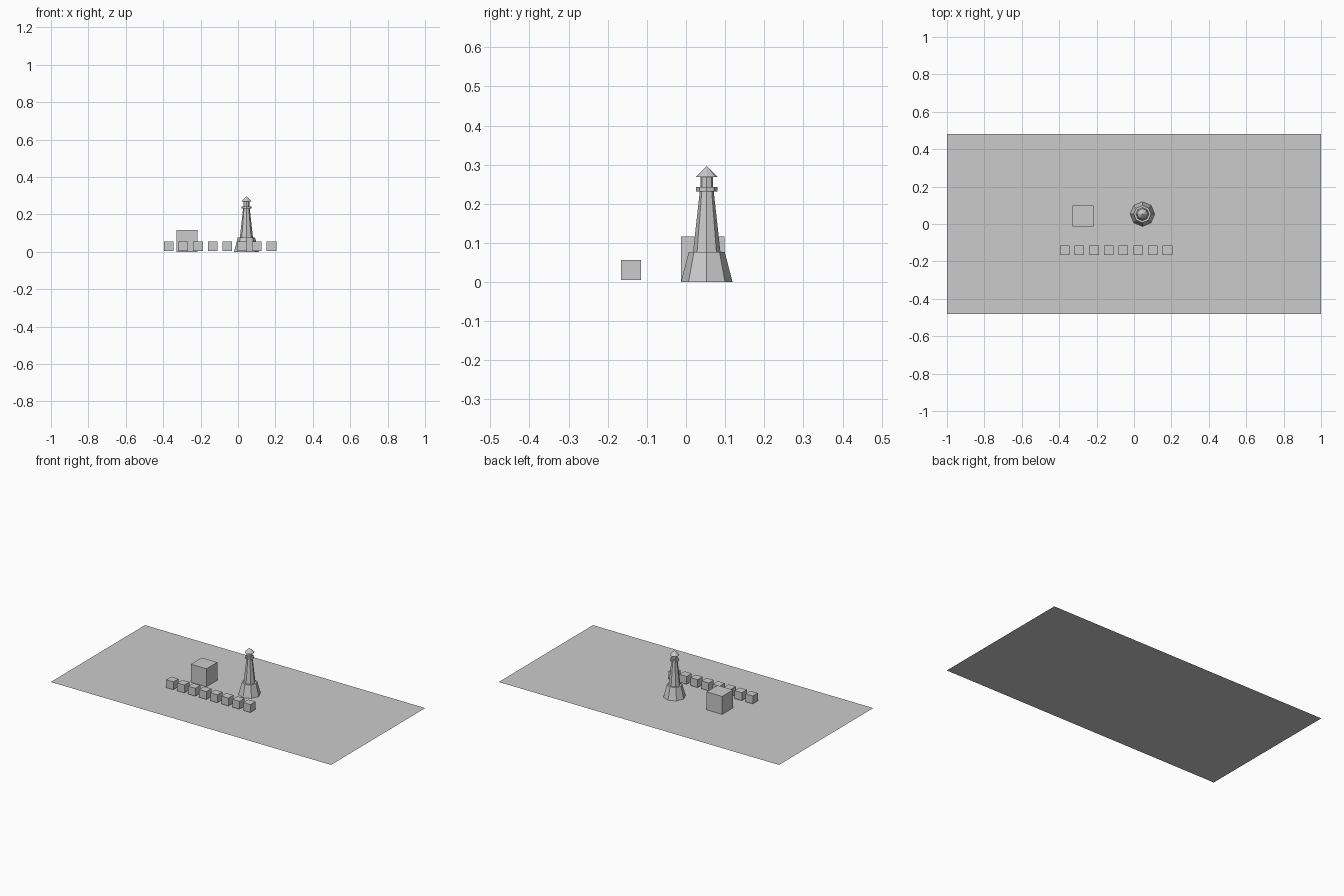
import bpy
import bmesh
from mathutils import Matrix

if "Cube" in bpy.data.objects:
    bpy.data.objects.remove(bpy.data.objects["Cube"])

TOWER_X, TOWER_Y = 0.045, 0.053


def finish(name, bm, location):
    mesh = bpy.data.meshes.new(name)
    bm.to_mesh(mesh)
    bm.free()
    obj = bpy.data.objects.new(name, mesh)
    obj.location = location
    bpy.context.collection.objects.link(obj)
    return obj


def box(name, x, y, z0, width, height):
    bm = bmesh.new()
    bmesh.ops.create_cube(bm, size=1, matrix=Matrix.Diagonal((width, width, height, 1)))
    return finish(name, bm, (x, y, z0 + height / 2))


def octagon(name, r_low, r_high, z0, z1):
    # eight-sided frustum with its corners on the x and y axes
    bm = bmesh.new()
    bmesh.ops.create_cone(bm, cap_ends=True, segments=8, radius1=r_low,
                          radius2=r_high, depth=z1 - z0)
    bmesh.ops.remove_doubles(bm, verts=bm.verts, dist=1e-5)
    return finish(name, bm, (TOWER_X, TOWER_Y, (z0 + z1) / 2))


# Flat base sheet
bm = bmesh.new()
bmesh.ops.create_grid(bm, x_segments=1, y_segments=1, size=1,
                      matrix=Matrix.Diagonal((1, 0.48, 1, 1)))
finish("base_sheet", bm, (0, 0, 0))

# Lighthouse, bottom to top
octagon("tower_foot", 0.066, 0.046, 0.0, 0.077)
octagon("tower_shaft", 0.035, 0.018, 0.077, 0.231)
octagon("gallery", 0.027, 0.027, 0.231, 0.243)
octagon("lantern_room", 0.0165, 0.0165, 0.243, 0.268)
octagon("roof", 0.029, 0.0, 0.268, 0.297)

# House block behind the row
box("house_block", -0.272, 0.043, 0.0, 0.111, 0.116)

# Row of eight small blocks floating just above the sheet
for i in range(8):
    box(f"row_block_{i + 1}", -0.371 + i * 0.0786, -0.14, 0.005, 0.051, 0.051)
